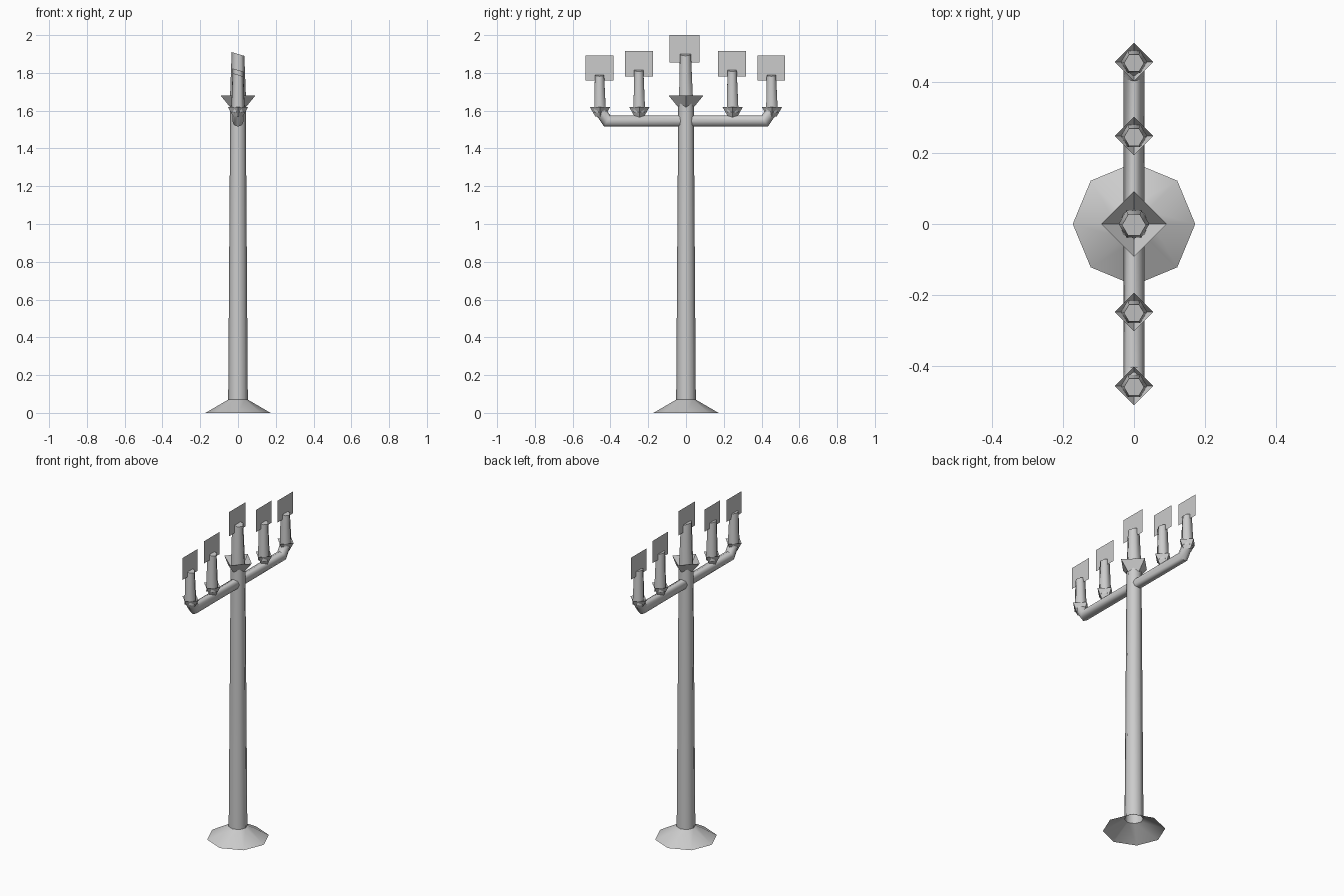
import bpy, math
from mathutils import Vector

if "Cube" in bpy.data.objects:
    bpy.data.objects.remove(bpy.data.objects["Cube"])

grey = bpy.data.materials.new("grey metal")
grey.diffuse_color = (0.6, 0.6, 0.6, 1)
grey.use_nodes = True
grey.node_tree.nodes["Principled BSDF"].inputs["Base Color"].default_value = grey.diffuse_color


def make(name, verts, faces, smooth=None):
    me = bpy.data.meshes.new(name)
    me.from_pydata(verts, [], faces)
    me.materials.append(grey)
    ob = bpy.data.objects.new(name, me)
    bpy.context.collection.objects.link(ob)
    if smooth:
        bpy.ops.object.select_all(action='DESELECT')
        ob.select_set(True)
        bpy.context.view_layer.objects.active = ob
        bpy.ops.object.shade_smooth_by_angle(angle=math.radians(smooth))
    return ob


def skin(rings, cap_end=False):
    """Join equal-sized rings of points into a tube."""
    n = len(rings[0])
    verts = [p for r in rings for p in r]
    faces = []
    for k in range(len(rings) - 1):
        a, b = k * n, (k + 1) * n
        faces += [(a + i, a + (i + 1) % n, b + (i + 1) % n, b + i) for i in range(n)]
    if cap_end:
        faces.append(tuple(range((len(rings) - 1) * n, len(rings) * n)))
    return verts, faces


def ring(y, z, r, n, tilt=0.0):
    pts = []
    for i in range(n):
        a = 2 * math.pi * i / n
        x = r * math.cos(a)
        pts.append((x, y + r * math.sin(a), z + tilt * x))
    return pts


# Flared foot and tapering pole
make("foot", *skin([ring(0, 0, 0.172, 8), ring(0, 0.07, 0.052, 8)]), smooth=50)
make("pole", *skin([ring(0, 0.07, 0.052, 8), ring(0, 1.64, 0.041, 8)], True), smooth=50)

# Cross arm, swept along a path with both ends turned up
path = [(-0.455, 1.60), (-0.417, 1.545), (0.417, 1.545), (0.455, 1.60)]
path = [Vector(p) for p in path]
rings = []
for k, p in enumerate(path):
    d_in = (p - path[k - 1]).normalized() if k else (path[1] - p).normalized()
    d_out = (path[k + 1] - p).normalized() if k < len(path) - 1 else d_in
    t = (d_in + d_out).normalized()
    nrm = Vector((-t.y, t.x)) / max(t.dot(d_in), 0.3)
    rings.append([(0.03 * math.cos(a), p.x + 0.03 * math.sin(a) * nrm.x,
                   p.y + 0.03 * math.sin(a) * nrm.y)
                  for a in [-2 * math.pi * i / 8 for i in range(8)]])
make("cross_arm", *skin(rings), smooth=50)

# Cups, candles and flame cards:
# name, y, cup bottom z, cup bottom r, rim z, rim r, candle r, candle top z, flame half, flame top z, flame y
places = [("centre", 0, 1.62, 0.043, 1.68, 0.092, 0.043, 1.90, 0.08, 2.0, -0.008)]
for side, s in (("left", -1), ("right", 1)):
    places.append((side + "_inner", s * 0.247, 1.555, 0.018, 1.62, 0.054, 0.036, 1.815,
                   0.074, 1.915, s * 0.247 - 0.003))
    places.append((side + "_outer", s * 0.455, 1.57, 0.026, 1.62, 0.054, 0.036, 1.79,
                   0.073, 1.892, s * 0.455 - 0.003))

for name, y, cz, cr, rz, rr, r, top, h, ft, fy in places:
    make(name + "_cup", *skin([ring(y, cz, cr, 4), ring(y, rz, rr, 4)]), smooth=30)
    make(name + "_candle", *skin([ring(y, rz - 0.03, r, 6),
                                  ring(y - 0.003, top, r * 0.78, 6, -0.3)], True), smooth=62)
    make(name + "_flame", [(0, fy - h, ft - 2 * h + 0.014), (0, fy + h, ft - 2 * h + 0.014),
                           (0, fy + h, ft), (0, fy - h, ft)], [(0, 1, 2, 3)])
